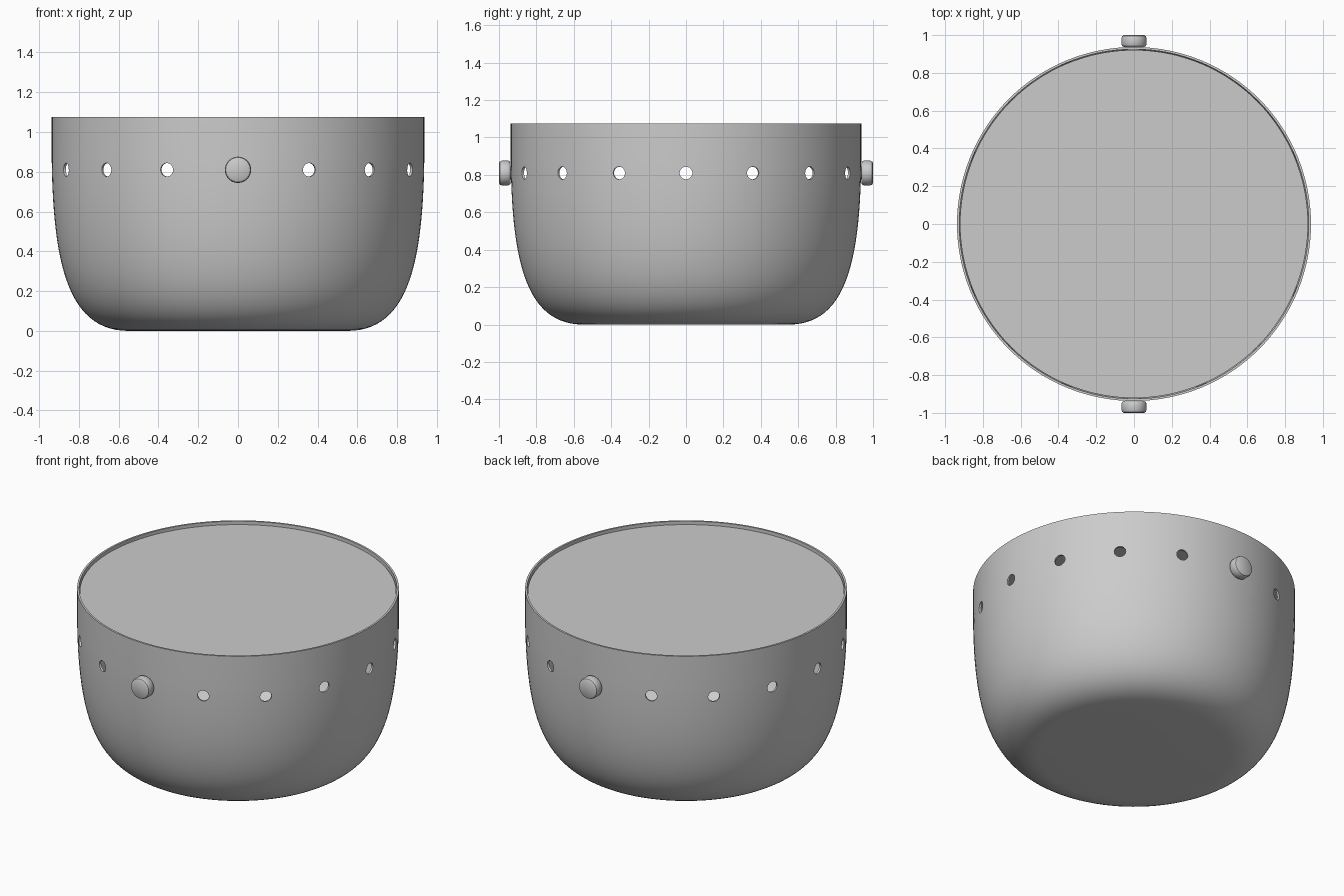
import bpy, bmesh
from math import pi, radians
from mathutils import Vector, Matrix
from mathutils.geometry import interpolate_bezier

cube = bpy.data.objects.get("Cube")
if cube:
    bpy.data.objects.remove(cube, do_unlink=True)

HEIGHT, RADIUS, WALL, HOLE_Z = 1.075, 0.937, 0.012, 0.81

grey = bpy.data.materials.new("plain grey")
grey.use_nodes = True
grey.diffuse_color = (0.6, 0.6, 0.6, 1)
grey.node_tree.nodes["Principled BSDF"].inputs["Base Color"].default_value = (0.6, 0.6, 0.6, 1)


def revolve(name, profile, steps):
    """Spin a closed (radius, height) profile about z."""
    bm = bmesh.new()
    verts = [bm.verts.new((r, 0, z)) for r, z in profile]
    edges = [bm.edges.new(pair) for pair in zip(verts, verts[1:])]
    bmesh.ops.spin(bm, geom=verts + edges, cent=(0, 0, 0), axis=(0, 0, 1),
                   angle=2 * pi, steps=steps)
    bmesh.ops.remove_doubles(bm, verts=bm.verts, dist=1e-5)
    bmesh.ops.recalc_face_normals(bm, faces=bm.faces)
    mesh = bpy.data.meshes.new(name)
    bm.to_mesh(mesh)
    bm.free()
    mesh.materials.append(grey)
    obj = bpy.data.objects.new(name, mesh)
    bpy.context.collection.objects.link(obj)
    return obj


def smooth(obj):
    bpy.ops.object.select_all(action="DESELECT")
    obj.select_set(True)
    bpy.context.view_layer.objects.active = obj
    bpy.ops.object.shade_smooth_by_angle(angle=radians(35))


def side_curve(inset):
    """Rounded base corner running up into the straight rim."""
    r = RADIUS - inset
    points = interpolate_bezier(Vector((0.55, inset, 0)), Vector((0.86 - inset, inset, 0)),
                                Vector((r - 0.007, 0.35, 0)), Vector((r, 0.87, 0)), 28)
    return [(p.x, p.y) for p in points] + [(r, HEIGHT)]


# Thin-walled bowl
outer, inner = side_curve(0), side_curve(WALL)
bowl = revolve("bowl", [(0, 0)] + outer + inner[::-1] + [(0, WALL)], 128)

# Ring of round holes, leaving the front and back for the studs
bm = bmesh.new()
for i in range(16):
    if i not in (4, 12):
        place = (Matrix.Rotation(i * pi / 8, 4, "Z")
                 @ Matrix.Translation((RADIUS, 0, HOLE_Z)) @ Matrix.Rotation(pi / 2, 4, "Y"))
        bmesh.ops.create_cone(bm, cap_ends=True, segments=24, radius1=0.034,
                              radius2=0.034, depth=0.15, matrix=place)
mesh = bpy.data.meshes.new("hole_cutter")
bm.to_mesh(mesh)
bm.free()
mesh.materials.append(grey)
cutter = bpy.data.objects.new("hole_cutter", mesh)
bpy.context.collection.objects.link(cutter)
cutter.hide_render = True

cut = bowl.modifiers.new("holes", "BOOLEAN")
cut.operation = "DIFFERENCE"
cut.solver = "EXACT"
cut.object = cutter
bpy.context.view_layer.objects.active = bowl
bpy.ops.object.modifier_apply(modifier=cut.name)
bpy.data.objects.remove(cutter, do_unlink=True)
smooth(bowl)

# Flat lid sunk just below the rim
lid_r, lid_top = 0.921, HEIGHT - 0.02
lid = revolve("lid", [(0, lid_top - 0.015), (lid_r, lid_top - 0.015),
                      (lid_r, lid_top), (0, lid_top)], 128)
smooth(lid)

# Rounded studs on front and back, each with a stem through the wall
stud_profile = [(0, 0.91), (0.034, 0.91), (0.034, 0.938), (0.055, 0.938), (0.062, 0.942),
                (0.066, 0.95), (0.066, 0.985), (0.062, 0.995), (0.054, 1.0), (0, 1.0)]
for name, turn in (("front_stud", pi / 2), ("back_stud", -pi / 2)):
    stud = revolve(name, stud_profile, 40)
    stud.data.transform(Matrix.Translation((0, 0, HOLE_Z)) @ Matrix.Rotation(turn, 4, "X"))
    smooth(stud)
